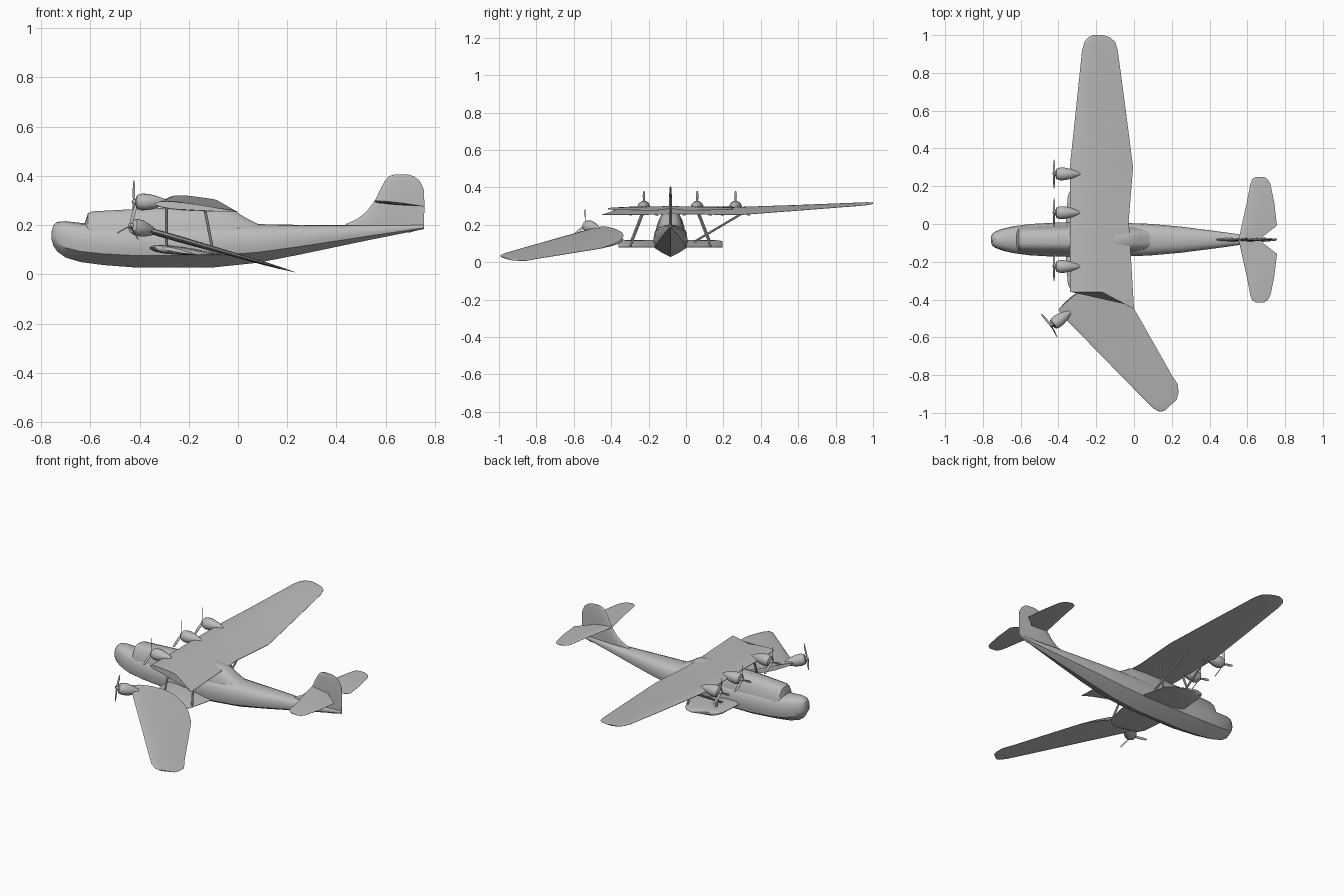
import bpy, bmesh, math
from mathutils import Vector as V, Matrix

if "Cube" in bpy.data.objects:
    bpy.data.objects.remove(bpy.data.objects["Cube"])

grey = bpy.data.materials.new("plain_grey")
grey.diffuse_color = (0.5, 0.5, 0.5, 1)
grey.use_nodes = True
grey.node_tree.nodes["Principled BSDF"].inputs["Base Color"].default_value = grey.diffuse_color
CY = -0.083          # centre line of the hull


def finish(name, bm, angle=35):
    bmesh.ops.remove_doubles(bm, verts=bm.verts, dist=1e-5)
    bmesh.ops.recalc_face_normals(bm, faces=bm.faces)
    me = bpy.data.meshes.new(name)
    bm.to_mesh(me)
    bm.free()
    me.materials.append(grey)
    for p in me.polygons:
        p.use_smooth = True
    me.set_sharp_from_angle(angle=math.radians(angle))
    ob = bpy.data.objects.new(name, me)
    bpy.context.collection.objects.link(ob)
    return ob


def skin(bm, rings):
    """Closed loft through equal-sized rings."""
    vs = [[bm.verts.new(p) for p in r] for r in rings]
    n = len(vs[0])
    for a, b in zip(vs, vs[1:]):
        for i in range(n):
            j = (i + 1) % n
            bm.faces.new((a[i], a[j], b[j], b[i]))
    bm.faces.new(vs[0])
    bm.faces.new(vs[-1])


def loft(name, rings, angle=35):
    bm = bmesh.new()
    skin(bm, rings)
    return finish(name, bm, angle)


FOIL = [(0, 0), (.02, .4), (.08, .75), (.2, .98), (.35, 1), (.5, .88), (.7, .58), (.85, .32), (1, .07)]


def foil(le, te, t, normal, shift=lambda c: V((0, 0, 0))):
    """Wing section from leading edge to trailing edge, shift bends a broken end."""
    le, te, n = V(le), V(te), V(normal).normalized()
    at = lambda c, h: le.lerp(te, c) + shift(c) + n * (h * t / 2)
    return [at(c, h) for c, h in FOIL] + [at(c, -h) for c, h in FOIL[:0:-1]]


def rod(name, a, b, r):
    a, b = V(a), V(b)
    bm = bmesh.new()
    bmesh.ops.create_cone(bm, cap_ends=True, segments=8, radius1=r, radius2=r, depth=(b - a).length)
    bm.transform(Matrix.Translation((a + b) / 2) @ (b - a).to_track_quat('Z', 'Y').to_matrix().to_4x4())
    return finish(name, bm)


# hull: V-bottomed section scaled along the length (x, bottom, top, half width)
HALF = [(0, 0), (.55, .14), (.94, .27), (1, .42), (1, .58), (.93, .76), (.76, .89), (.45, .97), (0, 1)]
HULL = [(-.757, .14, .175, .016), (-.75, .115, .2, .031), (-.735, .093, .213, .043), (-.70, .068, .216, .057),
        (-.64, .05, .209, .071), (-.55, .038, .207, .083), (-.42, .028, .207, .09), (-.25, .028, .207, .09),
        (-.1, .028, .206, .09), (.08, .047, .204, .084), (.25, .08, .201, .069), (.43, .118, .2, .046),
        (.56, .145, .2, .028), (.66, .165, .2, .014), (.755, .184, .2, .005)]


def section(x, z0, z1, w, shape):
    pts = [(u, v) for u, v in shape] + [(-u, v) for u, v in shape[-2:0:-1]]
    return [V((x, CY + u * w, z0 + v * (z1 - z0))) for u, v in pts]


loft("hull", [section(*s, HALF) for s in HULL], 32)

# cabin and wing pylon on the hull
CABIN = [(0, 0), (1, 0), (.97, .3), (.8, .65), (.58, .92), (.3, 1), (0, 1)]
cab = [(-.625, .15, .2, .045), (-.61, .15, .248, .064), (-.59, .15, .256, .07), (-.36, .15, .268, .078),
       (-.12, .15, .274, .076), (-.02, .15, .262, .07), (.03, .15, .23, .066), (.09, .15, .2, .06)]
loft("cabin", [section(*s, CABIN) for s in cab], 40)

# intact main wing with a ragged broken end on one side
UP = (0.1, 0, 1)
ragged = lambda c: V((0, -.18 * max(0, c - .5), 0))
main = [foil((-.34, -.36, .288), (0, -.36, .254), .03, UP, ragged)]
for y, x0, x1, z0, z1, t in [(.02, -.34, -.028, .288, .256, .034), (.3, -.34, -.005, .288, .254, .03),
                             (.62, -.306, -.046, .3, .278, .024), (.92, -.275, -.086, .314, .301, .016),
                             (.965, -.262, -.1, .317, .305, .013), (.988, -.243, -.128, .317, .309, .01),
                             (1.0, -.215, -.165, .317, .313, .006)]:
    main.append(foil((x0, y, z0), (x1, y, z1), t, UP))
loft("main_wing", main)

# broken wing panel, hanging in a sloping plane
slope = lambda x, y: (x, y, .075 - .286 * x)
bulge = lambda c: V((0, .48 * c * (1 - c), 0))
NB = (.286, 0, 1)
panel = [foil(slope(-.40, -.455), slope(0, -.45), .026, NB, bulge)]
for a, b, t in [((-.375, -.49), (.03, -.5), .026), ((.06, -.935), (.2, -.80), .014),
                ((.1, -.975), (.233, -.85), .011), ((.135, -.994), (.235, -.895), .008),
                ((.16, -.99), (.226, -.93), .005)]:
    panel.append(foil(slope(*a), slope(*b), t, NB))
loft("broken_wing", panel)

# engines with three-bladed propellers; local forward is -X
COWL = [(-.012, .0), (-.008, .008), (.004, .012), (.006, .02), (.01, .028), (.03, .034), (.055, .033),
        (.085, .026), (.115, .015), (.137, .003)]


def engine(name, pos, forward, up):
    x = -V(forward).normalized()
    y = V(up).cross(x).normalized()
    m = Matrix((x, y, x.cross(y))).transposed().to_4x4()
    m.translation = pos
    bm = bmesh.new()
    skin(bm, [[V((d, max(r, .001) * math.cos(i * math.tau / 20), max(r, .001) * math.sin(i * math.tau / 20)))
               for i in range(20)] for d, r in COWL])
    bm.transform(m)
    finish(name + "_nacelle", bm)
    bm = bmesh.new()
    for k in range(3):
        spin = Matrix.Rotation(k * math.tau / 3, 3, 'X')
        rings = []
        for r, w, tw in [(.0, .004, 60), (.025, .007, 50), (.06, .008, 35), (.08, .006, 28), (.088, .002, 25)]:
            turn = Matrix.Rotation(math.radians(tw), 3, 'Z')
            rings.append([spin @ (turn @ V(p) + V((-.003, 0, r)))
                          for p in [(0, w, 0), (.002, 0, 0), (0, -w, 0), (-.002, 0, 0)]])
        skin(bm, rings)
    bm.transform(m)
    finish(name + "_propeller", bm)


for i, y in enumerate((.265, .06, -.225)):
    engine(f"engine_{i + 1}", (-.42, y, .294), (-1, 0, 0), (0, 0, 1))
engine("broken_engine", (-.435, -.537, .197), (-.79, -.58, .2), NB)

# sponsons and struts on both sides
for side, s in (("left", 1), ("right", -1)):
    loft(side + "_sponson", [foil((x0, CY + s * y, .108), (x1, CY + s * y, .08), t, UP) for y, x0, x1, t in
                             [(.04, -.36, -.06, .036), (.12, -.36, -.07, .036), (.235, -.35, -.10, .034),
                              (.265, -.335, -.13, .028), (.278, -.30, -.17, .014)]])
    rod(side + "_front_strut", (-.29, CY + s * .215, .1), (-.29, CY + s * .145, .28), .006)
    rod(side + "_rear_strut", (-.10, CY + s * .215, .085), (-.135, CY + s * .145, .265), .006)
for nm, x0, x1 in (("front", -.28, -.27), ("rear", -.11, -.14)):
    rod(nm + "_wing_brace", (x0, .045, .11), (x1, .315, .27), .006)

# tail fin
FIN = [(.17, .50, .70, .016), (.188, .42, .756, .016), (.205, .44, .756, .018), (.225, .485, .756, .018),
       (.255, .522, .757, .018), (.3, .557, .757, .017), (.345, .578, .755, .015), (.38, .597, .738, .012),
       (.398, .613, .715, .009), (.406, .635, .69, .005)]
loft("tail_fin", [foil((a, CY, z), (b, CY, z), t, (0, 1, 0)) for z, a, b, t in FIN])

# tailplane halves with a notch behind the fin
for side, s in (("left", 1), ("right", -1)):
    pts = [(0, .553, .675, .012), (.015, .557, .68, .012), (.075, .57, .757, .013), (.2, .598, .742, .011),
           (.295, .616, .722, .009), (.32, .626, .708, .007), (.333, .645, .688, .004)]
    loft(side + "_tailplane", [foil((a, CY + s * y, .297 - .1 * (a - .553)), (b, CY + s * y, .297 - .1 * (b - .553)),
                                    t, UP) for y, a, b, t in pts])
